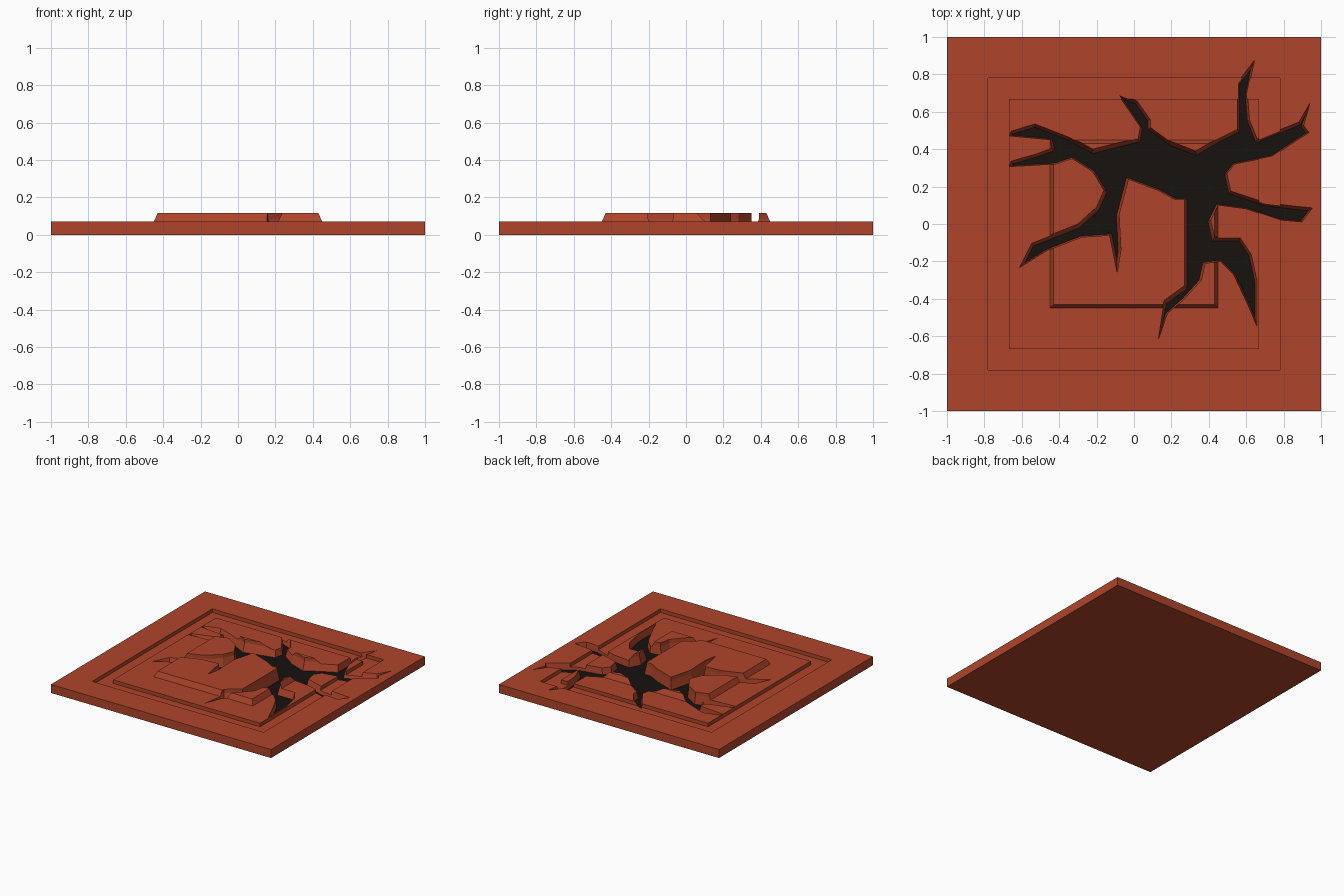
import bpy, bmesh
from mathutils import Vector

if "Cube" in bpy.data.objects:
    bpy.data.objects.remove(bpy.data.objects["Cube"])


def material(name, rgb):
    m = bpy.data.materials.new(name)
    m.diffuse_color = (*rgb, 1)
    m.use_nodes = True
    m.node_tree.nodes["Principled BSDF"].inputs["Base Color"].default_value = m.diffuse_color
    return m


def loft(name, rings, mat):
    """Closed solid through equally long rings of 3D points."""
    bm = bmesh.new()
    vs = [[bm.verts.new(p) for p in r] for r in rings]
    for a, b in zip(vs, vs[1:]):
        for i in range(len(a)):
            j = (i + 1) % len(a)
            bm.faces.new((a[i], a[j], b[j], b[i]))
    caps = [bm.faces.new(vs[0]), bm.faces.new(vs[-1])]
    bmesh.ops.triangulate(bm, faces=caps)
    bmesh.ops.recalc_face_normals(bm, faces=bm.faces[:])
    me = bpy.data.meshes.new(name)
    bm.to_mesh(me)
    bm.free()
    me.materials.append(mat)
    ob = bpy.data.objects.new(name, me)
    bpy.context.collection.objects.link(ob)
    return ob


clay = material("terracotta", (0.43, 0.06, 0.024))
dark = material("crack_black", (0.008, 0.006, 0.005))

# Tile: frame, recessed groove, inner panel and bevelled centre plate
steps = [(1, 0), (1, .07), (.78, .07), (.78, .04), (.667, .04),
         (.667, .07), (.45, .07), (.43, .115)]
tile = loft("tile", [[(-s, -s, z), (s, -s, z), (s, s, z), (-s, s, z)]
                     for s, z in steps], clay)

# Crack outline, clockwise from the lower left tip
outline = [Vector(p) for p in (
    (-.62, -.24), (-.55, -.1), (-.3, .0), (-.2, .09), (-.16, .18),
    (-.22, .28), (-.33, .35), (-.42, .32), (-.67, .305),
    (-.66, .34), (-.52, .38), (-.44, .41), (-.45, .45), (-.67, .47),
    (-.66, .5), (-.53, .54), (-.35, .47), (-.22, .4), (.02, .46),
    (.03, .52), (-.1, .71), (.02, .66), (.09, .56), (.09, .52),
    (.2, .44), (.33, .39), (.45, .46), (.55, .51), (.55, .76), (.65, .89),
    (.61, .7), (.62, .56), (.66, .46), (.88, .55), (.95, .67),
    (.91, .53), (.94, .49), (.74, .36), (.54, .32), (.5, .27), (.52, .18),
    (.7, .12), (.86, .1), (.96, .09), (.9, .01), (.78, .02), (.6, .08),
    (.45, .1), (.41, .02), (.43, -.07), (.57, -.07), (.63, -.16),
    (.66, -.3), (.66, -.56), (.61, -.44), (.53, -.27), (.46, -.2),
    (.38, -.21), (.36, -.3), (.27, -.4), (.18, -.48), (.125, -.64),
    (.16, -.41), (.27, -.33), (.27, .13), (.22, .13), (.13, .18),
    (-.03, .24), (-.08, .05), (-.07, -.14), (-.09, -.26), (-.13, -.06),
    (-.28, -.07), (-.46, -.14))]


def inset(pts, d):
    """Move each corner inwards along its bisector, with limited mitres."""
    out = []
    for i, p in enumerate(pts):
        a = (p - pts[i - 1]).normalized()
        b = (pts[(i + 1) % len(pts)] - p).normalized()
        n = Vector((a.y, -a.x)) + Vector((b.y, -b.x))
        half = max(n.length / 2, .16)
        out.append(p + n.normalized() * d / half)
    return out


def ring(pts, z):
    return [(p.x, p.y, z) for p in pts]


# Crack walls lean inwards, mostly on the upper side
floor = [p + Vector((0, -.008)) for p in inset(outline, .014)]
cutter = loft("crack_cutter", [ring(floor, .012), ring(outline, .085),
                               ring(outline, .15)], clay)
mod = tile.modifiers.new("crack", 'BOOLEAN')
mod.object = cutter
mod.operation = 'DIFFERENCE'
mod.solver = 'EXACT'
mod.use_self = True
bpy.context.view_layer.objects.active = tile
bpy.ops.object.modifier_apply(modifier=mod.name)
bpy.data.objects.remove(cutter)

# Black bottom of the crack
loft("crack_floor", [ring(floor, .008), ring(floor, .016)], dark)
